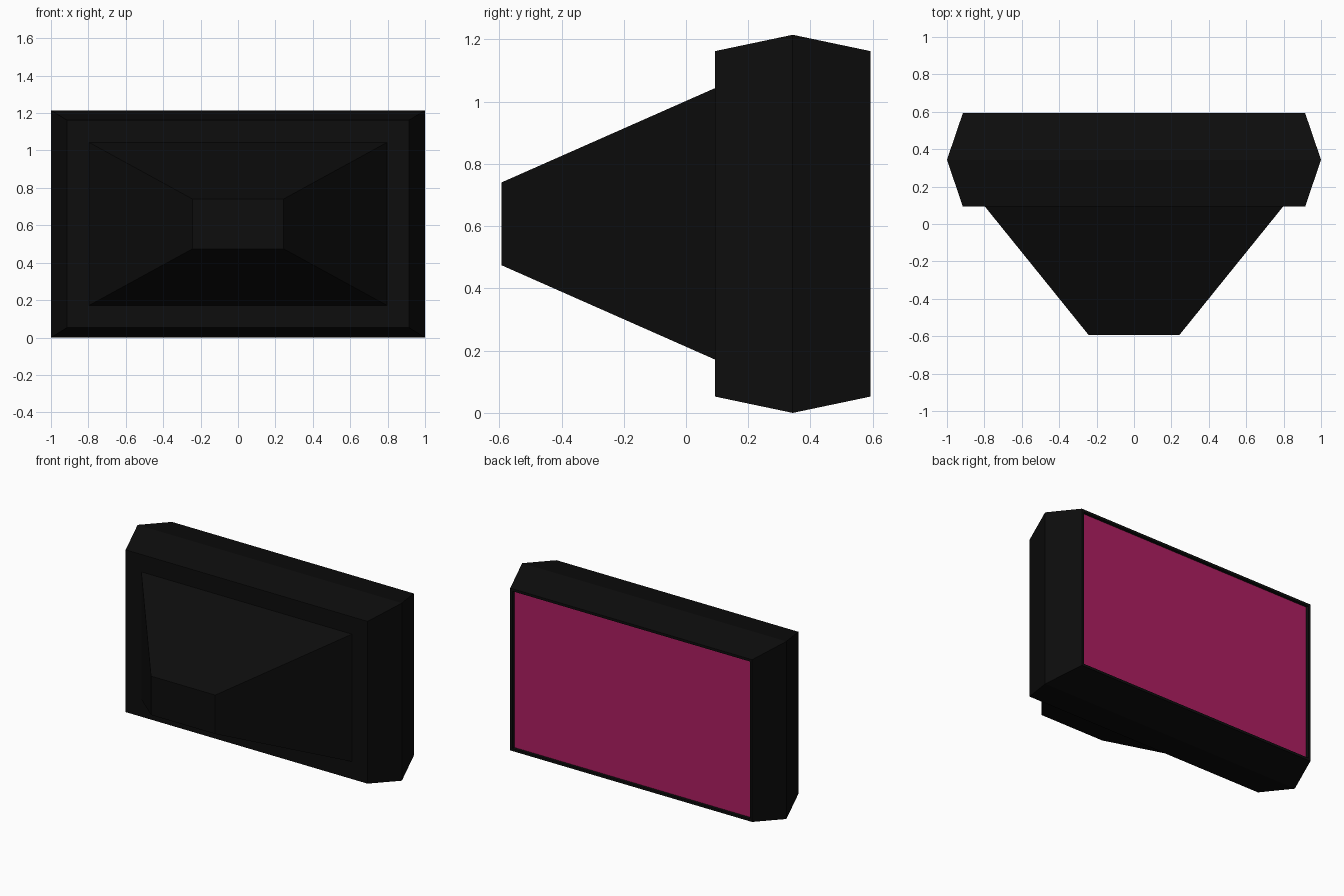
import bpy, bmesh

if "Cube" in bpy.data.objects:
    bpy.data.objects.remove(bpy.data.objects["Cube"])

ZC = 0.6075  # height of the centre axis


def material(name, rgb):
    m = bpy.data.materials.new(name)
    m.diffuse_color = (*rgb, 1)
    m.use_nodes = True
    m.node_tree.nodes["Principled BSDF"].inputs["Base Color"].default_value = m.diffuse_color
    return m


BLACK = material("black_plastic", (0.004, 0.004, 0.004))
PINK = material("pink_screen", (0.42, 0.013, 0.12))


def loft(name, sections):
    """Loft rectangles (y, half width, half height) along y, capped at both ends."""
    bm = bmesh.new()
    rings = [[bm.verts.new((sx * hw, y, ZC + sz * hh))
              for sx, sz in ((-1, -1), (1, -1), (1, 1), (-1, 1))]
             for y, hw, hh in sections]
    for a, b in zip(rings, rings[1:]):
        for i in range(4):
            j = (i + 1) % 4
            bm.faces.new((a[i], a[j], b[j], b[i]))
    bm.faces.new(rings[0])
    last = bm.faces.new(rings[-1])
    bmesh.ops.recalc_face_normals(bm, faces=bm.faces)
    return bm, last


def finish(name, bm, *mats):
    me = bpy.data.meshes.new(name)
    bm.to_mesh(me)
    bm.free()
    for m in mats:
        me.materials.append(m)
    ob = bpy.data.objects.new(name, me)
    bpy.context.collection.objects.link(ob)
    return ob


# Screen housing: shallow block bulging at mid depth, with a recessed screen
bm, face = loft("housing", [(0.093, 0.915, 0.555),
                            (0.343, 1.0, 0.6075),
                            (0.593, 0.915, 0.555)])
bmesh.ops.inset_individual(bm, faces=[face], thickness=0.024)
bm.normal_update()
res = bmesh.ops.extrude_discrete_faces(bm, faces=[face])
screen = res["faces"][0]
bmesh.ops.translate(bm, verts=screen.verts, vec=(0, -0.02, 0))
screen.material_index = 1
finish("screen_housing", bm, BLACK, PINK)

# Tapered tube cover on the other side
bm, _ = loft("tube", [(-0.593, 0.243, 0.133), (0.093, 0.797, 0.436)])
finish("tube_cover", bm, BLACK)
